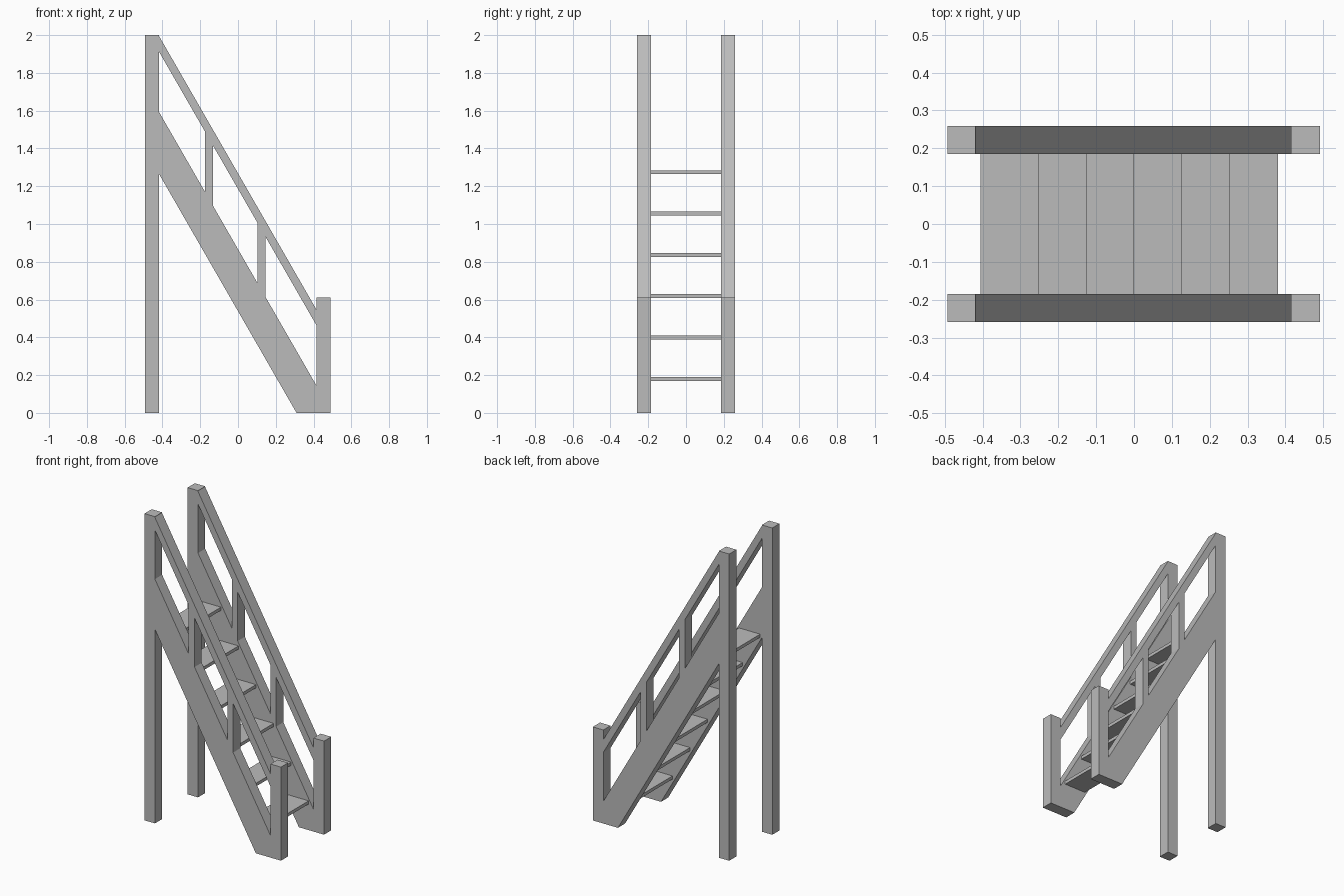
import bpy
import bmesh

cube = bpy.data.objects.get("Cube")
if cube:
    bpy.data.objects.remove(cube, do_unlink=True)

grey = bpy.data.materials.new("plain grey")
grey.use_nodes = True
colour = (0.5, 0.5, 0.5, 1)
grey.diffuse_color = colour
grey.node_tree.nodes["Principled BSDF"].inputs["Base Color"].default_value = colour

INNER, OUTER = 0.185, 0.259
BACK_X, FRONT_X = -0.418, 0.415     # faces of the posts that meet the slope
SLOPE = -1.738


def extrude_profile(name, points, y0, y1):
    """Extrude an x-z outline from y0 to y1."""
    bm = bmesh.new()
    face = bm.faces.new([bm.verts.new((x, y0, z)) for x, z in points])
    result = bmesh.ops.extrude_face_region(bm, geom=[face])
    verts = [v for v in result["geom"] if isinstance(v, bmesh.types.BMVert)]
    bmesh.ops.translate(bm, verts=verts, vec=(0, y1 - y0, 0))
    bmesh.ops.recalc_face_normals(bm, faces=bm.faces[:])
    mesh = bpy.data.meshes.new(name)
    bm.to_mesh(mesh)
    bm.free()
    mesh.materials.append(grey)
    obj = bpy.data.objects.new(name, mesh)
    bpy.context.collection.objects.link(obj)


def box(x0, x1, z0, z1):
    return [(x0, z0), (x1, z0), (x1, z1), (x0, z1)]


def sloped(x, top):
    """Height at x of a sloping line that starts at the tall post."""
    return top + SLOPE * (x - BACK_X)


def sloped_band(x0, x1, low, high):
    return [(x0, sloped(x0, low)), (x1, sloped(x1, low)),
            (x1, sloped(x1, high)), (x0, sloped(x0, high))]


RAIL_TOP, RAIL_LOW, STRING_TOP, STRING_LOW = 1.995, 1.912, 1.593, 1.265

# Side frames: posts, stringer, handrail and balusters
for side, y0, y1 in (("right", -OUTER, -INNER), ("left", INNER, OUTER)):
    extrude_profile(f"tall_post_{side}", box(-0.493, BACK_X, 0, 2), y0, y1)
    extrude_profile(f"short_post_{side}", box(FRONT_X, 0.491, 0, 0.61), y0, y1)
    foot_x = BACK_X - STRING_LOW / SLOPE
    extrude_profile(f"stringer_{side}", [
        (BACK_X, STRING_LOW), (foot_x, 0), (FRONT_X, 0),
        (FRONT_X, sloped(FRONT_X, STRING_TOP)), (BACK_X, STRING_TOP)], y0, y1)
    extrude_profile(f"handrail_{side}",
                    sloped_band(BACK_X, FRONT_X, RAIL_LOW, RAIL_TOP), y0, y1)
    for i, x in enumerate((-0.174, 0.104)):
        extrude_profile(f"baluster_{side}_{i + 1}",
                        sloped_band(x, x + 0.042, STRING_TOP, RAIL_LOW), y0, y1)

# Treads, each overlapping the one below
for i in range(6):
    front = 0.38 - 0.1265 * i
    top = 0.191 + 0.2187 * i
    extrude_profile(f"tread_{i + 1}", box(front - 0.153, front, top - 0.021, top),
                    -INNER, INNER)
